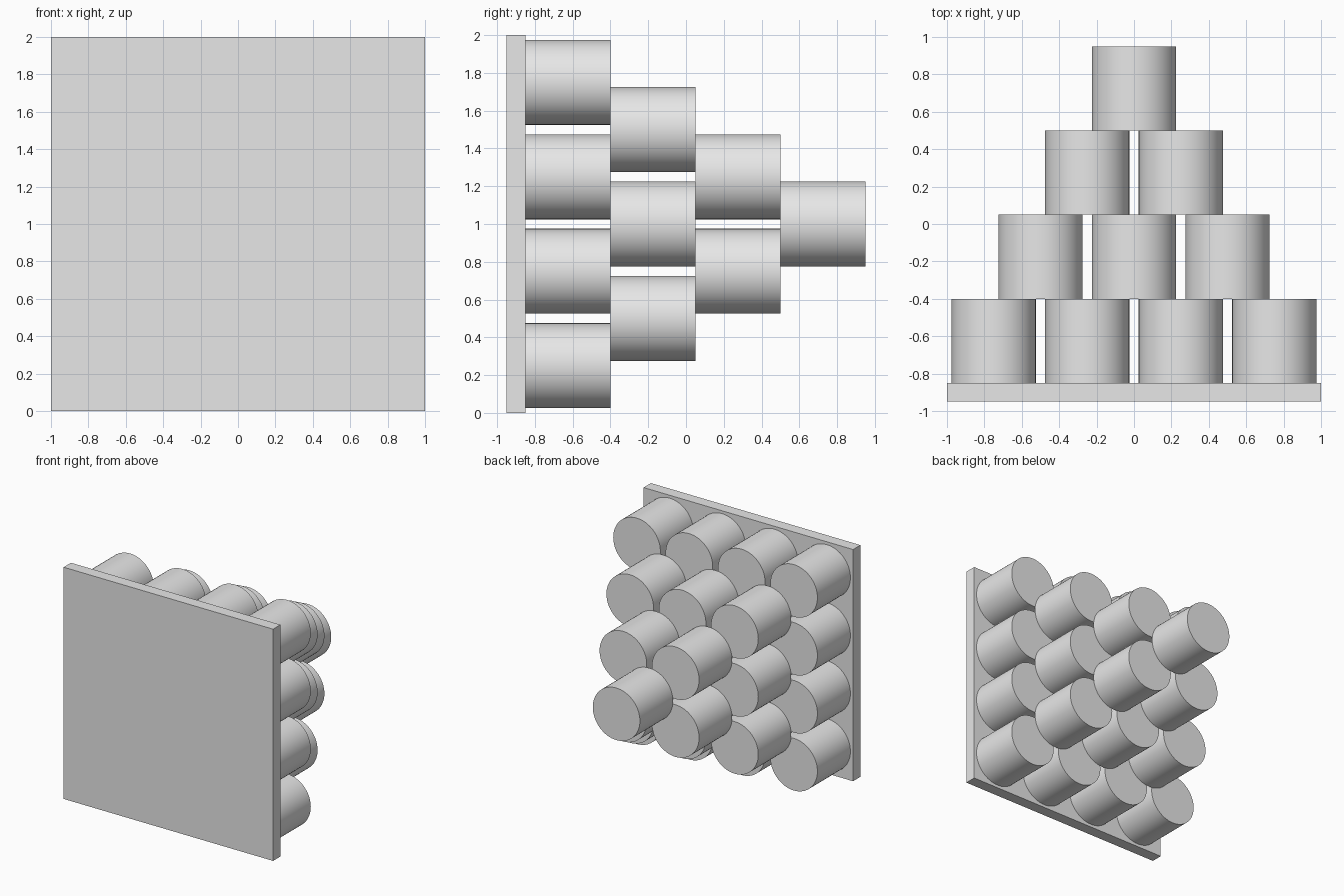
import bpy
import math

cube = bpy.data.objects.get("Cube")
if cube:
    bpy.data.objects.remove(cube, do_unlink=True)

GREY = (0.8, 0.8, 0.8, 1)
grey = bpy.data.materials.new("light grey")
grey.use_nodes = True
grey.diffuse_color = GREY
grey.node_tree.nodes["Principled BSDF"].inputs["Base Color"].default_value = GREY

PLATE = 0.1      # plate thickness
PITCH = 0.5      # spacing between pegs
RADIUS = 0.225
DEPTH = 0.45     # peg length, one layer
FRONT = -0.95

# Square backing plate
bpy.ops.mesh.primitive_cube_add(size=1, location=(0, FRONT + PLATE / 2, 1))
plate = bpy.context.object
plate.name = "base_plate"
plate.scale = (2, PLATE, 2)
bpy.ops.object.transform_apply(location=False, rotation=False, scale=True)
plate.data.materials.append(grey)

# One peg mesh, shared by all pegs
bpy.ops.mesh.primitive_cylinder_add(vertices=64, radius=RADIUS, depth=DEPTH,
                                    rotation=(math.pi / 2, 0, 0))
first = bpy.context.object
bpy.ops.object.transform_apply(location=False, rotation=True, scale=False)
bpy.ops.object.shade_smooth_by_angle(angle=math.radians(30))
first.data.name = "peg"
first.data.materials.append(grey)
peg_mesh = first.data
bpy.data.objects.remove(first, do_unlink=True)

# Stacked square layers of pegs, each one smaller than the last
for layer in range(4):
    count = 4 - layer
    y = FRONT + PLATE + DEPTH * (layer + 0.5)
    for row in range(count):
        for col in range(count):
            peg = bpy.data.objects.new(f"peg_layer{layer + 1}_row{row + 1}_column{col + 1}", peg_mesh)
            peg.location = ((col - (count - 1) / 2) * PITCH, y,
                            1 + (row - (count - 1) / 2) * PITCH)
            bpy.context.collection.objects.link(peg)
